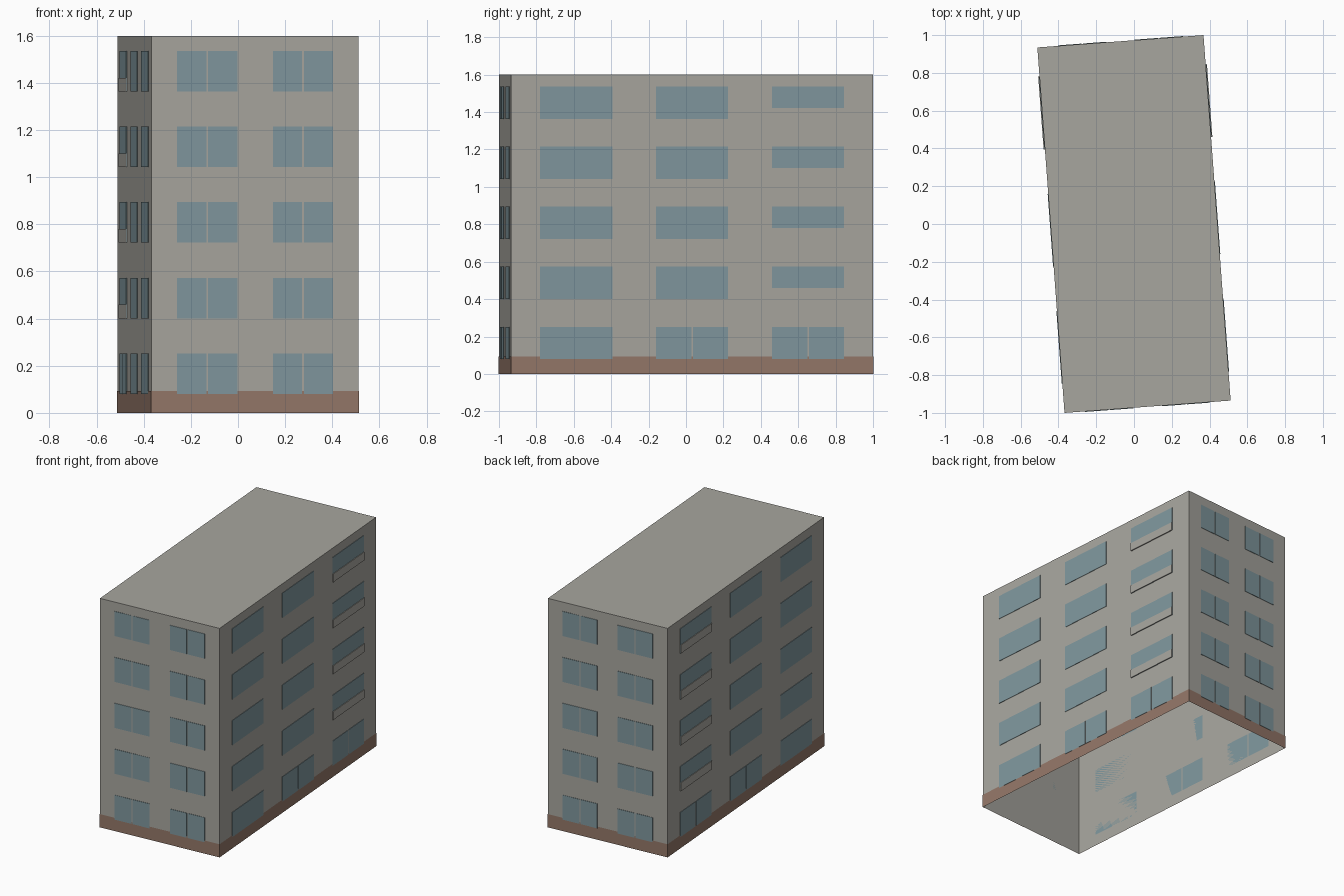
import bpy, bmesh, math
from mathutils import Matrix, Vector

old = bpy.data.objects.get("Cube")
if old:
    bpy.data.objects.remove(old, do_unlink=True)

WIDTH, LENGTH, HEIGHT = 0.882, 1.94, 1.6
SLAB_Z, PLINTH_Z = 1.58, 0.092
FLOOR, SILL, WIN_H = 0.321, 0.08, 0.172
FLOORS = 5
TURN = Matrix.Rotation(math.radians(4.25), 4, 'Z')


def material(name, rgb):
    mat = bpy.data.materials.new(name)
    mat.use_nodes = True
    color = (*rgb, 1)
    mat.diffuse_color = color
    mat.node_tree.nodes["Principled BSDF"].inputs["Base Color"].default_value = color
    return mat


CONCRETE = material("concrete grey", (0.39, 0.38, 0.345))
GLASS = material("window blue", (0.215, 0.31, 0.34))
BASE = material("plinth brown", (0.295, 0.185, 0.14))


def add_box(bm, low, high):
    """Axis-aligned box between two corners."""
    low, high = Vector(low), Vector(high)
    place = Matrix.Translation((low + high) / 2) @ Matrix.Diagonal((*(high - low), 1))
    return bmesh.ops.create_cube(bm, size=1, matrix=place)["verts"]


def finish(name, bm, mat):
    bm.transform(TURN)
    mesh = bpy.data.meshes.new(name)
    bm.to_mesh(mesh)
    bm.free()
    mesh.materials.append(mat)
    obj = bpy.data.objects.new(name, mesh)
    bpy.context.collection.objects.link(obj)


def ring(name, grow, top, mat):
    """Four walls without floor or lid."""
    bm = bmesh.new()
    x, y = WIDTH / 2 + grow, LENGTH / 2 + grow
    add_box(bm, (-x, -y, 0), (x, y, top))
    bm.normal_update()
    caps = [f for f in bm.faces if abs(f.normal.z) > 0.5]
    bmesh.ops.delete(bm, geom=caps, context='FACES_ONLY')
    finish(name, bm, mat)


# Wall shell, brown plinth and flat roof
ring("walls", 0, SLAB_Z, CONCRETE)
ring("plinth", 0.0015, PLINTH_Z, BASE)
bm = bmesh.new()
add_box(bm, (-WIDTH / 2, -LENGTH / 2, SLAB_Z), (WIDTH / 2, LENGTH / 2, HEIGHT))
finish("roof_slab", bm, CONCRETE)


def panes(start, end, split):
    """Horizontal spans of one window, in one or two panes."""
    mid, gap = (start + end) / 2, 0.004
    return [(start, mid - gap), (mid + gap, end)] if split else [(start, end)]


# Paired windows on the two short faces
for name, side in (("front_windows", -1), ("back_windows", 1)):
    bm = bmesh.new()
    wall = side * LENGTH / 2
    for floor in range(FLOORS):
        z = SILL + floor * FLOOR
        for start, end in ((-0.332, -0.074), (0.076, 0.332)):
            for a, b in panes(start, end, True):
                y0, y1 = sorted((wall, wall + side * 0.003))
                add_box(bm, (a, y0, z), (b, y1, z + WIN_H))
    finish(name, bm, GLASS)

# Wide windows and balcony panels on the two long faces
COLUMNS = ((-0.815, -0.428), (-0.193, 0.193), (0.428, 0.815))
for name, side in (("right", 1), ("left", -1)):
    glass, panels = bmesh.new(), bmesh.new()
    wall = side * WIDTH / 2
    for floor in range(FLOORS):
        z = SILL + floor * FLOOR
        for column, (start, end) in enumerate(COLUMNS):
            x0, x1 = sorted((wall, wall + side * 0.003))
            for a, b in panes(start, end, floor == 0 and column > 0):
                add_box(glass, (x0, a, z), (x1, b, z + WIN_H))
            if column == 2 and floor > 0:
                x0, x1 = sorted((wall, wall + side * 0.007))
                add_box(panels, (x0, start, z), (x1, end, z + 0.058))
    finish(name + "_windows", glass, GLASS)
    finish(name + "_balcony_panels", panels, CONCRETE)
